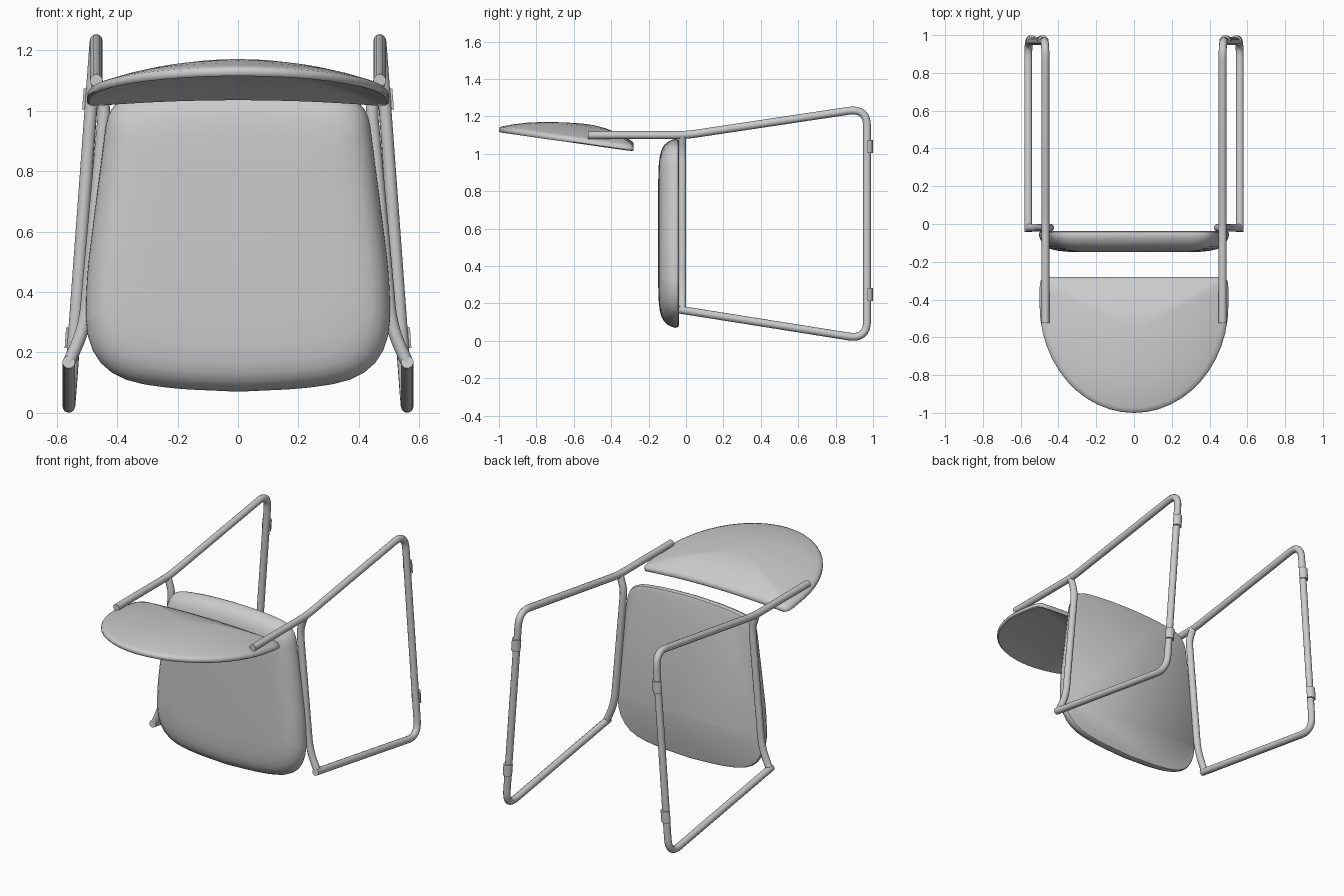
import bpy, bmesh, math
from mathutils import Vector

if "Cube" in bpy.data.objects:
    bpy.data.objects.remove(bpy.data.objects["Cube"])

R = 0.021  # tube radius


def finish(name, bm, angle=40):
    bmesh.ops.recalc_face_normals(bm, faces=bm.faces)
    me = bpy.data.meshes.new(name)
    bm.to_mesh(me)
    bm.free()
    ob = bpy.data.objects.new(name, me)
    bpy.context.collection.objects.link(ob)
    bpy.ops.object.select_all(action='DESELECT')
    bpy.context.view_layer.objects.active = ob
    ob.select_set(True)
    bpy.ops.object.shade_smooth_by_angle(angle=math.radians(angle))
    return ob


def fillet(points, steps=8):
    """Round the corners of a path; each point is (x, y, z, cut length)."""
    pts = [Vector(p[:3]) for p in points]
    out = [pts[0]]
    for i in range(1, len(pts) - 1):
        c, d = pts[i], points[i][3]
        a = c + (pts[i - 1] - c).normalized() * d
        b = c + (pts[i + 1] - c).normalized() * d
        for k in range(steps + 1):
            t = k / steps
            out.append(a * (1 - t) ** 2 + c * 2 * t * (1 - t) + b * t * t)
    return out + [pts[-1]]


def tube(name, points):
    cu = bpy.data.curves.new(name, 'CURVE')
    cu.dimensions = '3D'
    cu.bevel_depth = R
    cu.bevel_resolution = 4
    cu.use_fill_caps = True
    path = fillet(points)
    sp = cu.splines.new('POLY')
    sp.points.add(len(path) - 1)
    for p, v in zip(sp.points, path):
        p.co = (*v, 1)
    sp.use_smooth = True
    ob = bpy.data.objects.new(name, cu)
    bpy.context.collection.objects.link(ob)


def loft(bm, rings):
    """Bridge equal rings of points; returns the vertex rings."""
    vs = [[bm.verts.new(p) for p in r] for r in rings]
    n = len(vs[0])
    for a, b in zip(vs, vs[1:]):
        for i in range(n):
            j = (i + 1) % n
            bm.faces.new((a[i], a[j], b[j], b[i]))
    return vs


# Tubular side frames, seat rails and floor glides
for s, side in ((1, "right"), (-1, "left")):
    tube(f"side_frame_{side}", [
        (s * .469, -.525, 1.10, 0), (s * .469, 0, 1.10, .06),
        (s * .469, .968, 1.245, .10), (s * .56, .968, .008, .10),
        (s * .56, -.04, .168, 0)])
    tube(f"seat_rail_{side}", [
        (s * .56, -.02, .165, 0), (s * .507, -.02, .285, .07),
        (s * .441, -.02, 1.01, .04), (s * .469, -.02, 1.10, 0)])
    for z0, z1, spot in ((1.004, 1.074, "back"), (.214, .283, "front")):
        bm = bmesh.new()
        rings = []
        for z in (z0, z1):
            x = s * (.56 - (z - .008) / 1.237 * .091)
            rings.append([(x + .029 * math.cos(math.pi * k / 10),
                           .970 + .029 * math.sin(math.pi * k / 10), z)
                          for k in range(11)])
        vs = loft(bm, rings)
        for r in vs:
            bm.faces.new(r)
        finish(f"floor_glide_{spot}_{side}", bm)

# Seat cushion: rounded outline lofted through inset layers
half = fillet([(0, 0, .07, 0), (.22, 0, .08, .08), (.50, 0, .125, .19),
               (.505, 0, .42, .12), (.425, 0, 1.045, .10),
               (.2, 0, 1.075, .1), (0, 0, 1.08, 0)], 6)
outline = half + [Vector((-p.x, 0, p.z)) for p in half[-2:0:-1]]
layers = [(.016, -.037), (.004, -.042), (0, -.055), (.004, -.075), (.016, -.098),
          (.035, -.118), (.06, -.132), (.095, -.141), (.15, -.147), (.24, -.149)]
bm = bmesh.new()
rings = [[(p.x * (1 - d / .5), y, .575 + (p.z - .575) * (1 - d / .5))
          for p in outline] for d, y in layers]
vs = loft(bm, rings)
bm.faces.new(vs[0])
bm.faces.new(vs[-1])
finish("seat_cushion", bm)

# Backrest: domed half-round shell
N = 24
rim = []
for k in range(N + 1):
    a = math.pi * k / N
    rim.append((.5 * math.cos(a), -.43 - .57 * math.sin(a)))
rim += [(-.5, -.34), (-.495, -.30), (-.478, -.28)]
rim += [(x / 10, -.28) for x in range(-4, 5)]
rim += [(.478, -.28), (.495, -.30), (.5, -.34)]
CY = -.56


def shell(r, drop):
    pts = []
    for x, y in rim:
        px, py = x * r, CY + (y - CY) * r
        edge = .022 * (1 - (px / .5) ** 2) * max(0, (py + .7) / .42)
        z = 1.04 + (-.28 - py) * .143 + .075 * (1 - r ** 2.2) + edge
        pts.append((px, py, z - drop))
    return pts


bm = bmesh.new()
rs = (.06, .25, .45, .65, .82, .94)
rings = [shell(r, 0) for r in rs]
rings += [shell(.985, .001), shell(1, .009), shell(1, .022), shell(.985, .03)]
rings += [shell(r, .031) for r in reversed(rs)]
vs = loft(bm, rings)
bm.faces.new(vs[0])
bm.faces.new(vs[-1])
finish("backrest", bm, 50)
